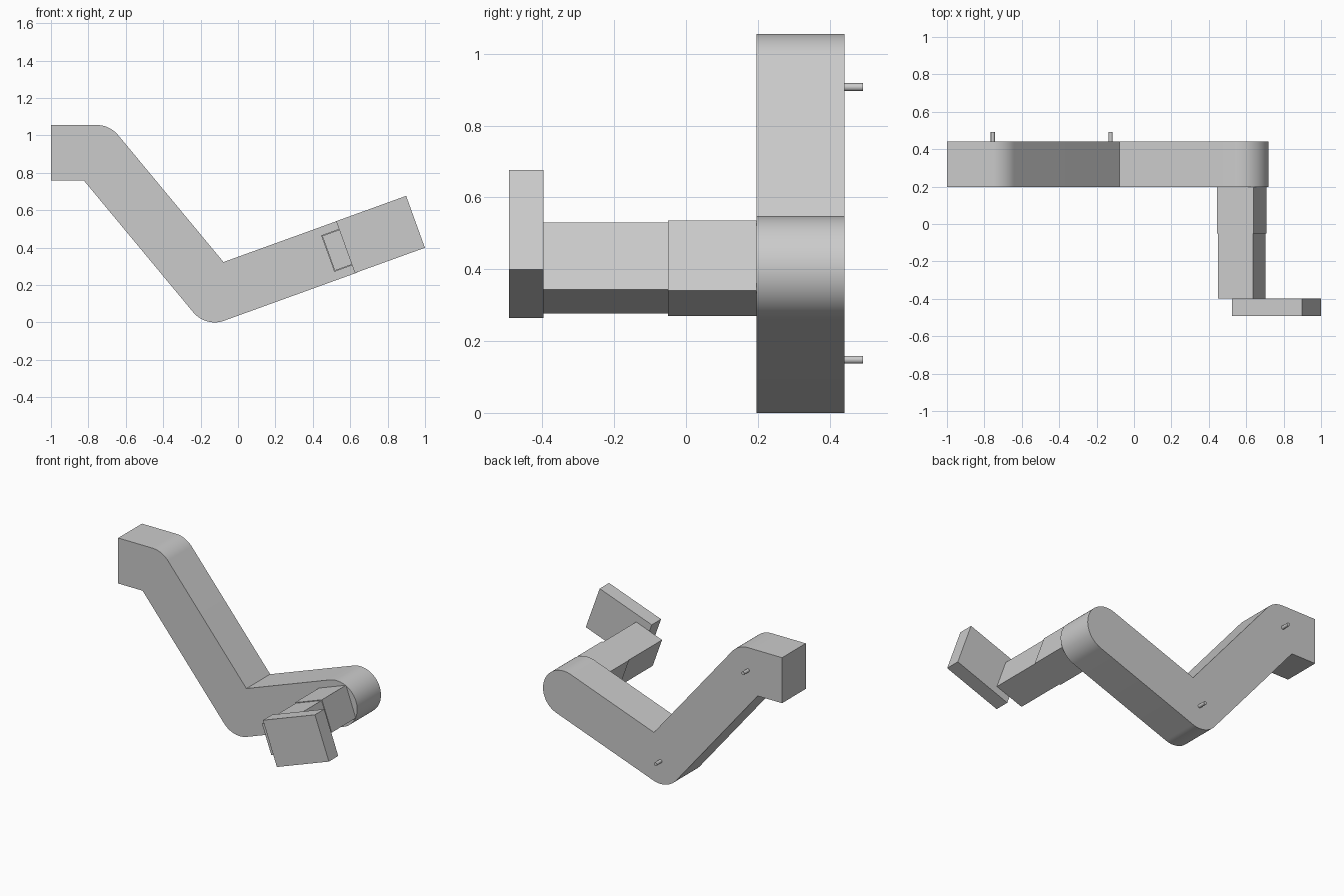
import bpy, bmesh
from math import radians, degrees, cos, sin, atan2, pi
from mathutils import Vector, Matrix

cube = bpy.data.objects.get("Cube")
if cube:
    bpy.data.objects.remove(cube, do_unlink=True)

COLOR = (0.6, 0.6, 0.6, 1)
grey = bpy.data.materials.new("plain_grey")
grey.use_nodes = True
grey.diffuse_color = COLOR
grey.node_tree.nodes["Principled BSDF"].inputs["Base Color"].default_value = COLOR


def finish(name, bm, smooth=False):
    bmesh.ops.recalc_face_normals(bm, faces=bm.faces)
    mesh = bpy.data.meshes.new(name)
    bm.to_mesh(mesh)
    bm.free()
    mesh.materials.append(grey)
    obj = bpy.data.objects.new(name, mesh)
    bpy.context.collection.objects.link(obj)
    if smooth:
        bpy.ops.object.select_all(action='DESELECT')
        obj.select_set(True)
        bpy.context.view_layer.objects.active = obj
        bpy.ops.object.shade_smooth_by_angle(angle=radians(30))
    return obj


def tilted_block(name, center, width, height, y0, y1):
    bm = bmesh.new()
    place = (Matrix.Translation((center[0], (y0 + y1) / 2, center[1]))
             @ Matrix.Rotation(-TILT, 4, 'Y')
             @ Matrix.Diagonal((width, y1 - y0, height, 1)))
    bmesh.ops.create_cube(bm, size=1, matrix=place)
    return finish(name, bm)


def arc(center, start, end, steps):
    angles = [start + (end - start) * i / steps for i in range(steps + 1)]
    return [center + R * Vector((cos(a), sin(a))) for a in angles]


def mitre(center, a, b):
    # inner corner where two straight edges with normals a and b meet
    mid, half = (a + b) / 2, (b - a) / 2
    return center + R / cos(half) * Vector((cos(mid), sin(mid)))


# Centreline of the bent arm
R = 0.148
upper = Vector((-0.755, 0.907))
elbow = Vector((-0.125, R))
tip = Vector((0.572, 0.4))
slope = atan2(*(elbow - upper).yx)
TILT = atan2(*(tip - elbow).yx)
Q = pi / 2

# Bent arm: rounded outer bends, sharp inner corners, round tip
profile = [Vector((-1, upper.y - R)), mitre(upper, slope - Q, -Q)]
profile += arc(elbow, slope - Q, TILT - Q, 20)
profile += arc(tip, TILT - Q, TILT + Q, 40)
profile += [mitre(elbow, slope + Q, TILT + Q)]
profile += arc(upper, slope + Q, Q, 16)
profile += [Vector((-1, upper.y + R))]

bm = bmesh.new()
face = bm.faces.new([bm.verts.new((p.x, 0.197, p.y)) for p in profile])
side = bmesh.ops.extrude_face_region(bm, geom=[face])
bmesh.ops.translate(bm, vec=(0, 0.244, 0),
                    verts=[v for v in side["geom"] if isinstance(v, bmesh.types.BMVert)])
finish("bent_arm", bm, smooth=True)

# Pedal shaft in two steps, then the pedal plate
tilted_block("shaft_base", (0.577, 0.403), 0.207, 0.207, -0.05, 0.197)
tilted_block("shaft_end", (0.577, 0.403), 0.198, 0.198, -0.397, -0.05)
tilted_block("pedal_plate", (0.762, 0.47), 0.398, 0.295, -0.493, -0.397)

# Pins on the back of the arm
for name, at in (("upper_pin", upper), ("lower_pin", elbow)):
    bm = bmesh.new()
    bmesh.ops.create_cone(bm, cap_ends=True, segments=24, radius1=0.011, radius2=0.011,
                          depth=0.052, matrix=Matrix.Translation((at.x, 0.467, at.y))
                          @ Matrix.Rotation(Q, 4, 'X'))
    finish(name, bm, smooth=True)
